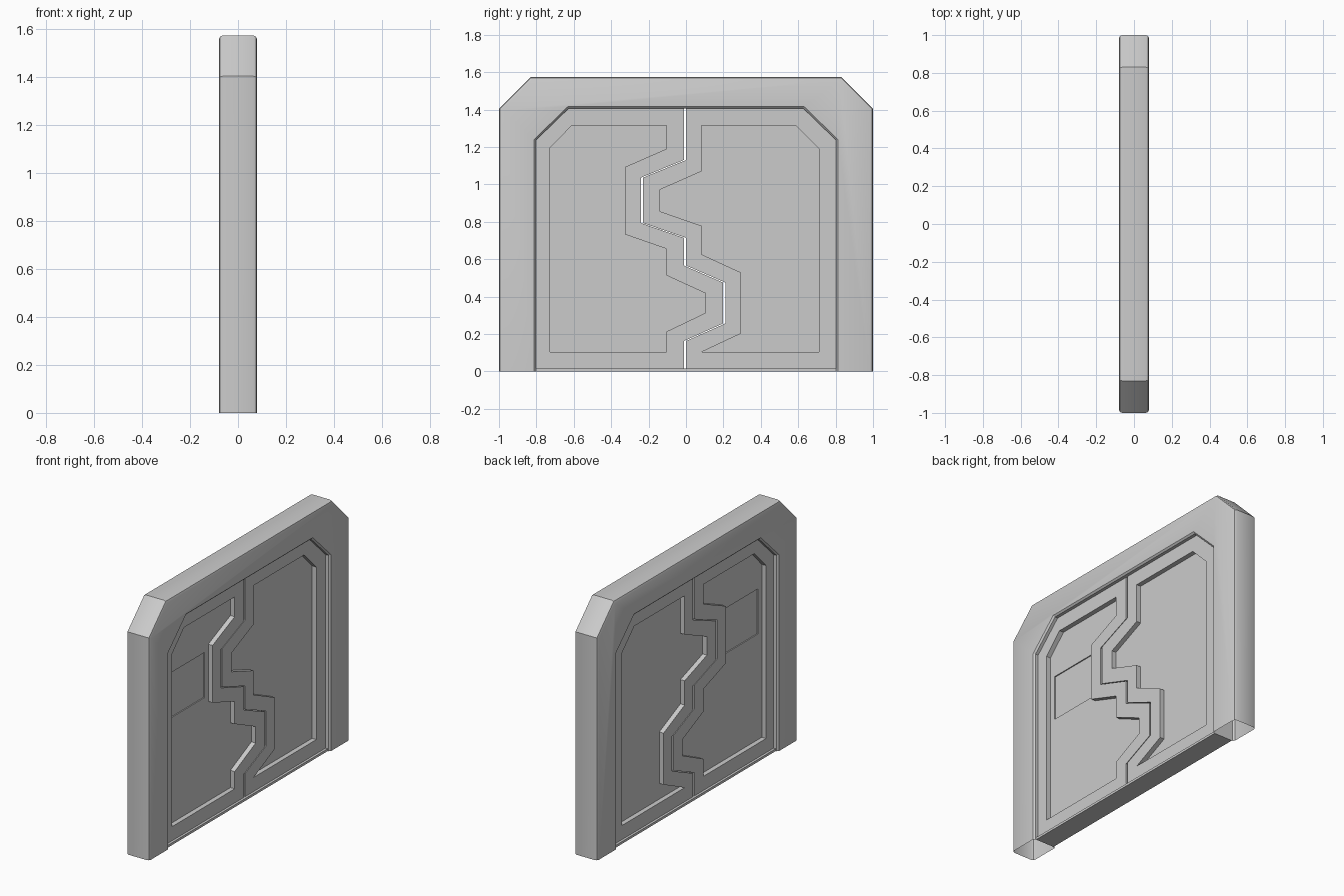
import bpy, bmesh
from mathutils import Vector

if "Cube" in bpy.data.objects:
    bpy.data.objects.remove(bpy.data.objects["Cube"])


def prism(name, profile, x0, x1):
    """Extrude a (y, z) outline along x."""
    bm = bmesh.new()
    face = bm.faces.new([bm.verts.new((x0, y, z)) for y, z in profile])
    ext = bmesh.ops.extrude_face_region(bm, geom=[face])
    for v in ext["geom"]:
        if isinstance(v, bmesh.types.BMVert):
            v.co.x = x1
    bmesh.ops.recalc_face_normals(bm, faces=bm.faces)
    me = bpy.data.meshes.new(name)
    bm.to_mesh(me)
    bm.free()
    ob = bpy.data.objects.new(name, me)
    bpy.context.collection.objects.link(ob)
    return ob


def activate(ob):
    bpy.ops.object.select_all(action='DESELECT')
    ob.select_set(True)
    bpy.context.view_layer.objects.active = ob


def recess(ob, profile, depth_x):
    """Cut the outline into both faces, leaving floors at +-depth_x."""
    for s in (-1, 1):
        cutter = prism("cutter", profile, min(s * depth_x, s * 0.2), max(s * depth_x, s * 0.2))
        cutter.hide_render = True
        mod = ob.modifiers.new("recess", 'BOOLEAN')
        mod.operation = 'DIFFERENCE'
        mod.solver = 'EXACT'
        mod.object = cutter
        activate(ob)
        bpy.ops.object.modifier_apply(modifier=mod.name)
        bpy.data.objects.remove(cutter, do_unlink=True)


def mirrored(half):
    return half + [(-y, z) for y, z in reversed(half)]


# Door frame: arch with clipped corners, softened outside, chamfered inside
T = 0.08
outer = mirrored([(-1, 0), (-1, 1.405), (-0.83, 1.575)])
inner = mirrored([(0.802, 0), (0.802, 1.236), (0.627, 1.406)])
frame = prism("door_frame", outer + inner, -T, T)
bm = bmesh.new()
bm.from_mesh(frame.data)


def rim_edges(outside):
    found = []
    for e in bm.edges:
        a, b = (v.co for v in e.verts)
        mid = (a + b) / 2
        if abs(abs(mid.x) - T) > 1e-4 or mid.z < 1e-4:
            continue
        is_out = max(abs(a.y), abs(b.y)) > 0.81 and min(abs(a.y), abs(b.y)) > 0.81
        if is_out == outside:
            found.append(e)
    return found


bmesh.ops.bevel(bm, geom=rim_edges(True), offset=0.018, segments=2, profile=0.5, affect='EDGES')
bmesh.ops.bevel(bm, geom=rim_edges(False), offset=0.01, segments=1, affect='EDGES')
# Jamb undersides are open
feet = [f for f in bm.faces if all(v.co.z < 1e-4 for v in f.verts)]
bmesh.ops.delete(bm, geom=feet, context='FACES_ONLY')
bm.to_mesh(frame.data)
bm.free()
activate(frame)
bpy.ops.object.shade_smooth_by_angle()

# Sill between the jambs
prism("sill", [(-0.802, 0), (0.802, 0), (0.802, 0.015), (-0.802, 0.015)], -0.065, 0.065)

# Zigzag seam shared by the two leaves
seam = [(-0.006, 1.406), (-0.006, 1.13), (-0.235, 1.036), (-0.235, 0.793), (-0.006, 0.714),
        (-0.006, 0.566), (0.204, 0.475), (0.204, 0.256), (-0.006, 0.162), (-0.006, 0.015)]
GAP = 0.006
for side, name in ((-1, "left_leaf"), (1, "right_leaf")):
    edge = [(0.802 * side, 0.015), (0.802 * side, 1.236), (0.627 * side, 1.406)]
    leaf = prism(name, edge + [(y + side * GAP, z) for y, z in seam], -0.05, 0.05)
    if side < 0:
        recess(leaf, [(-0.727, 0.104), (-0.727, 1.195), (-0.61, 1.315), (-0.104, 1.315),
                      (-0.104, 1.19), (-0.325, 1.093), (-0.325, 0.732), (-0.104, 0.655),
                      (-0.104, 0.513), (0.105, 0.417), (0.105, 0.313), (-0.104, 0.213),
                      (-0.104, 0.104)], 0.02)
        # Small square plate
        recess(leaf, [(-0.69, 0.77), (-0.69, 1.055), (-0.362, 1.055), (-0.362, 0.77)], 0.013)
    else:
        recess(leaf, [(0.71, 0.104), (0.71, 1.192), (0.587, 1.315), (0.084, 1.315),
                      (0.084, 1.07), (-0.138, 0.972), (-0.138, 0.855), (0.084, 0.778),
                      (0.084, 0.625), (0.295, 0.528), (0.295, 0.203), (0.084, 0.104)], 0.02)
